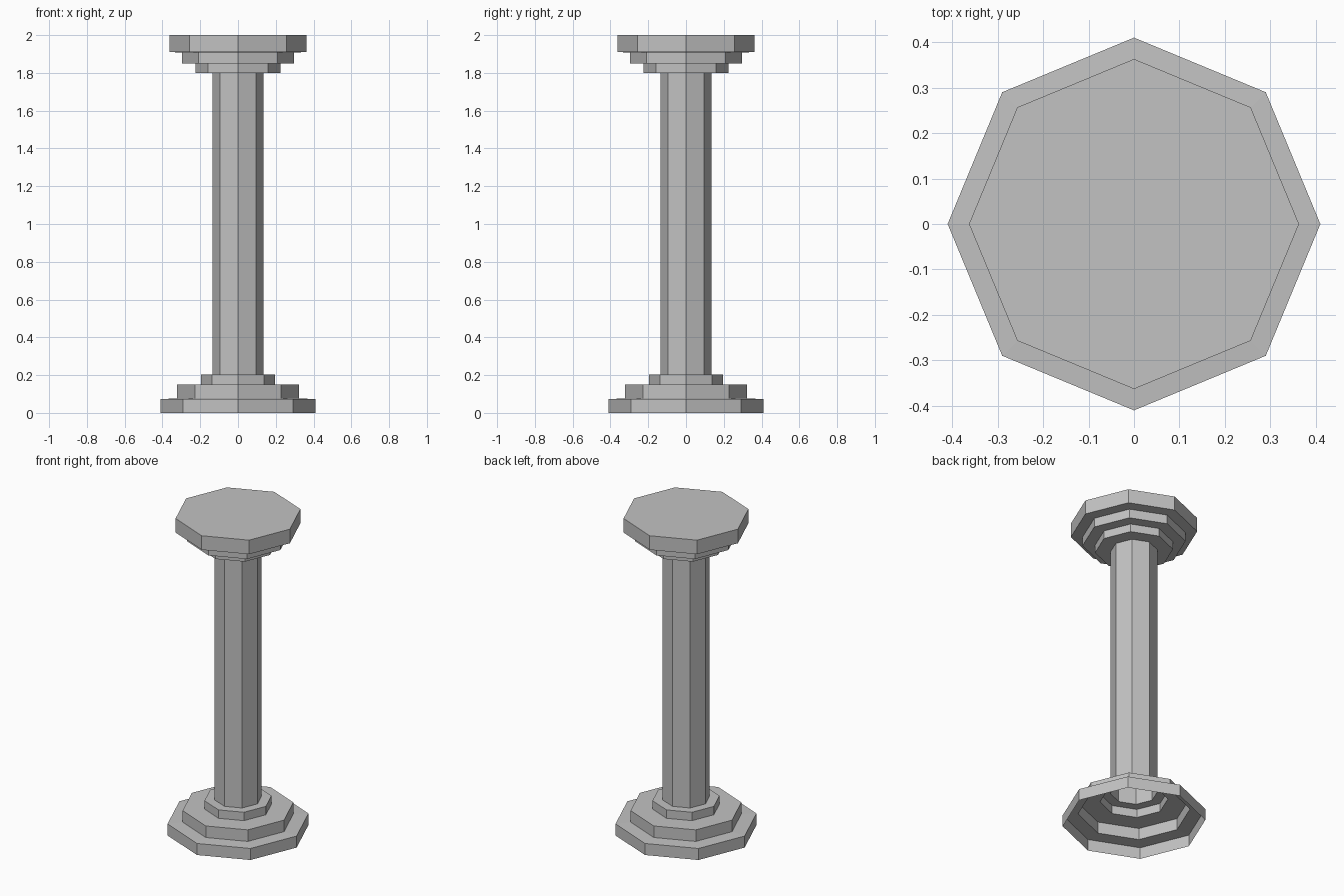
import bpy
import bmesh
from math import cos, sin, tau

SIDES = 8

cube = bpy.data.objects.get("Cube")
if cube:
    bpy.data.objects.remove(cube, do_unlink=True)

# Single stone colour
stone = bpy.data.materials.new("grey stone")
stone.use_nodes = True
grey = (0.54, 0.54, 0.54, 1)
stone.diffuse_color = grey
stone.node_tree.nodes["Principled BSDF"].inputs["Base Color"].default_value = grey


def octagon_shell(name, profile, cap_top=False):
    """Sweep a (radius, height) profile, listed upwards, into an eight-sided shell."""
    bm = bmesh.new()
    rings = [[bm.verts.new((r * cos(tau * i / SIDES), r * sin(tau * i / SIDES), z))
              for i in range(SIDES)] for r, z in profile]
    for low, high in zip(rings, rings[1:]):
        for i in range(SIDES):
            j = (i + 1) % SIDES
            bm.faces.new((low[i], low[j], high[j], high[i]))
    if cap_top:
        bm.faces.new(rings[-1])
    mesh = bpy.data.meshes.new(name)
    bm.to_mesh(mesh)
    bm.free()
    mesh.materials.append(stone)
    obj = bpy.data.objects.new(name, mesh)
    bpy.context.collection.objects.link(obj)
    return obj


SHAFT = 0.136

# Stepped base, hollow and open underneath
octagon_shell("stepped_base", [
    (0.41, 0), (0.41, 0.073), (0.322, 0.077), (0.322, 0.15),
    (0.195, 0.15), (0.195, 0.203), (SHAFT, 0.203)])

# Plain hollow shaft
octagon_shell("shaft", [(SHAFT, 0.203), (SHAFT, 1.8)])

# Stepped capital, closed on top
octagon_shell("stepped_capital", [
    (SHAFT, 1.8), (0.224, 1.8), (0.224, 1.85), (0.296, 1.85),
    (0.296, 1.907), (0.363, 1.911), (0.363, 2)], cap_top=True)
